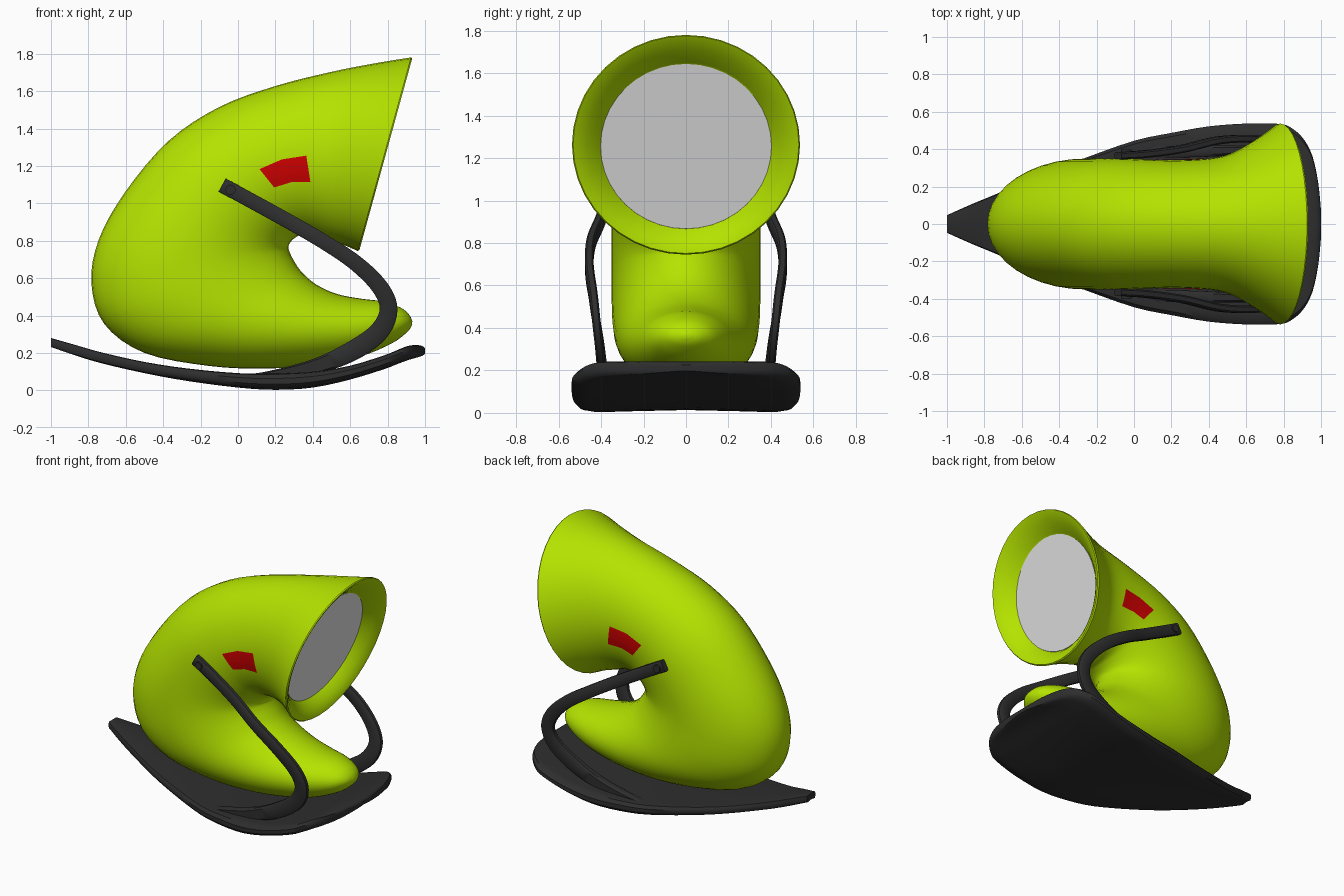
import bpy, bmesh
from math import cos, sin, pi
from mathutils import Vector
from mathutils.bvhtree import BVHTree

cube = bpy.data.objects.get("Cube")
if cube:
    bpy.data.objects.remove(cube)


def material(name, rgb):
    m = bpy.data.materials.new(name)
    m.use_nodes = True
    m.diffuse_color = (*rgb, 1)
    m.node_tree.nodes["Principled BSDF"].inputs["Base Color"].default_value = (*rgb, 1)
    return m


LIME = material("lime", (0.46, 0.77, 0))
CHARCOAL = material("charcoal", (0.027, 0.027, 0.028))
RED = material("red", (0.62, 0, 0))
GREY = material("light_grey", (0.78, 0.78, 0.78))


def spline(points, steps):
    """Smooth curve through tuples of any length."""
    pts = [points[0], *points, points[-1]]
    out = []
    for i in range(1, len(pts) - 2):
        for s in range(steps):
            t = s / steps
            out.append([0.5 * (2 * b + (c - a) * t + (2 * a - 5 * b + 4 * c - d) * t * t
                               + (3 * b - a - 3 * c + d) * t ** 3)
                        for a, b, c, d in zip(*pts[i - 1:i + 3])])
    return out + [list(points[-1])]


def loft(name, rings, mat, solid=True):
    """Skin a row of equal-sized point rings, or an open sheet, into a mesh object."""
    bm = bmesh.new()
    rows = [[bm.verts.new(p) for p in ring] for ring in rings]
    n = len(rows[0])
    for r0, r1 in zip(rows, rows[1:]):
        for j in range(n if solid else n - 1):
            k = (j + 1) % n
            bm.faces.new((r0[j], r0[k], r1[k], r1[j]))
    if solid:
        bm.faces.new(rows[0][::-1])
        bm.faces.new(rows[-1])
        bmesh.ops.recalc_face_normals(bm, faces=bm.faces)
    mesh = bpy.data.meshes.new(name)
    bm.to_mesh(mesh)
    bm.free()
    mesh.materials.append(mat)
    ob = bpy.data.objects.new(name, mesh)
    bpy.context.collection.objects.link(ob)
    bpy.ops.object.select_all(action="DESELECT")
    ob.select_set(True)
    bpy.context.view_layer.objects.active = ob
    bpy.ops.object.shade_smooth_by_angle(angle=40 * pi / 180)
    return ob


# Curled horn body: outer x, z, inner x, z, half width
sections = [
    (.925, 1.78, .64, .745, .537), (.74, 1.75, .57, .775, .452),
    (.5, 1.703, .48, .80, .367), (.2, 1.627, .4, .825, .343),
    (-.1, 1.515, .335, .83, .343), (-.37, 1.335, .3, .812, .35),
    (-.6, 1.065, .277, .787, .35), (-.743, .81, .27, .765, .35),
    (-.784, .575, .274, .745, .35), (-.715, .355, .295, .70, .35),
    (-.5, .2, .34, .633, .345), (-.15, .13, .42, .565, .33),
    (.15, .117, .53, .515, .30), (.42, .135, .66, .49, .255),
    (.65, .18, .78, .475, .205), (.82, .25, .87, .442, .145),
    (.905, .312, .915, .405, .08), (.93, .35, .932, .37, .015)]


def ellipse(ox, oz, ix, iz, w, n=40):
    outer, inner = Vector((ox, 0, oz)), Vector((ix, 0, iz))
    mid, half = (outer + inner) / 2, (outer - inner) / 2
    return [mid + half * cos(2 * pi * j / n) + Vector((0, w * sin(2 * pi * j / n), 0))
            for j in range(n)]


# The mouth turns over a flat lip and sinks inward to the screen
rim = ellipse(*sections[0])
centre = sum(rim, Vector()) / len(rim)
inward = Vector((-1, 0, -.08))


def mouth_ring(scale, depth):
    return [centre + (p - centre) * scale + inward * depth for p in rim]


funnel = [(.74, .1), (.765, .085), (.81, .058), (.87, .03), (.935, .004), (.99, -.008)]
shell = [mouth_ring(*f) for f in funnel]
shell += [ellipse(*s) for s in spline(sections, 4)]
body = loft("horn_body", shell, LIME)
loft("round_screen", [mouth_ring(.75, .09), mouth_ring(.75, .097)], GREY)

# Rocker base: x, bottom z, top z, half width
stations = [
    (-1, .232, .28, .047), (-.87, .187, .243, .105), (-.73, .145, .203, .163),
    (-.5, .092, .152, .262), (-.27, .05, .117, .35), (0, .015, .092, .445),
    (.2, .003, .09, .487), (.4, .015, .1, .522), (.6, .058, .132, .537),
    (.78, .113, .187, .535), (.85, .14, .215, .508), (.91, .162, .238, .45),
    (.955, .175, .242, .36), (.985, .185, .237, .22), (1, .195, .225, .07)]
half_slab = [(0, .12), (.55, .05), (.85, 0), (.96, .1), (1, .35), (1, .7), (.96, .95), (.88, 1), (0, 1)]


def slab(x, low, high, w):
    outline = half_slab + [(-y, z) for y, z in half_slab[-2:0:-1]]
    return [(x, w * y, low + (high - low) * z) for y, z in outline]


loft("rocker_base", [slab(*s) for s in spline(stations, 3)], CHARCOAL)

# Side straps: x, y, z, width, thickness
strap_path = [
    (-.085, .365, 1.098, .08, .04), (.05, .373, 1.025, .08, .04),
    (.25, .40, .915, .08, .04), (.45, .447, .80, .08, .04),
    (.63, .455, .68, .085, .04), (.76, .437, .55, .09, .04),
    (.805, .422, .43, .095, .04), (.75, .406, .31, .105, .04),
    (.6, .396, .205, .105, .045), (.4, .39, .125, .08, .06),
    (.15, .385, .075, .05, .06), (-.02, .38, .065, .03, .04)]
corners = [(-.5, -.3), (-.38, -.5), (.38, -.5), (.5, -.3),
           (.5, .3), (.38, .5), (-.38, .5), (-.5, .3)]
path = spline(strap_path, 5)
surface = BVHTree.FromObject(body, bpy.context.evaluated_depsgraph_get())


def mix(points, t):
    """Point along an even three-point bend."""
    a, b, c = (Vector(p) for p in points)
    return a.lerp(b, t * 2) if t < .5 else b.lerp(c, t * 2 - 1)


for name, side in (("right", -1), ("left", 1)):
    rings = []
    for i, (x, y, z, w, t) in enumerate(path):
        a, b = path[max(i - 1, 0)], path[min(i + 1, len(path) - 1)]
        across = Vector((a[2] - b[2], 0, b[0] - a[0])).normalized()
        rings.append([Vector((x, side * y, z)) + across * w * u + Vector((0, side * t * v, 0))
                      for u, v in corners])
    loft(name + "_strap", rings, CHARCOAL)

    # Pivot button at the strap end
    loft(name + "_pivot", [[(-.04 + .027 * cos(k * pi / 8), side * y, 1.073 + .027 * sin(k * pi / 8))
                            for k in range(16)] for y in (.34, .398)], CHARCOAL)

    # Red patch laid on the flank
    top = [(.115, 1.183), (.235, 1.235), (.365, 1.255)]
    bottom = [(.193, 1.085), (.285, 1.113), (.387, 1.115)]
    rows = []
    for r in range(7):
        row = []
        for c in range(13):
            p = mix(top, c / 12).lerp(mix(bottom, c / 12), r / 6)
            hit = surface.ray_cast(Vector((p.x, side * 2, p.y)), Vector((0, -side, 0)))[0]
            row.append(hit + Vector((0, side * .004, 0)))
        rows.append(row)
    loft(name + "_red_patch", rows[::side], RED, solid=False)
